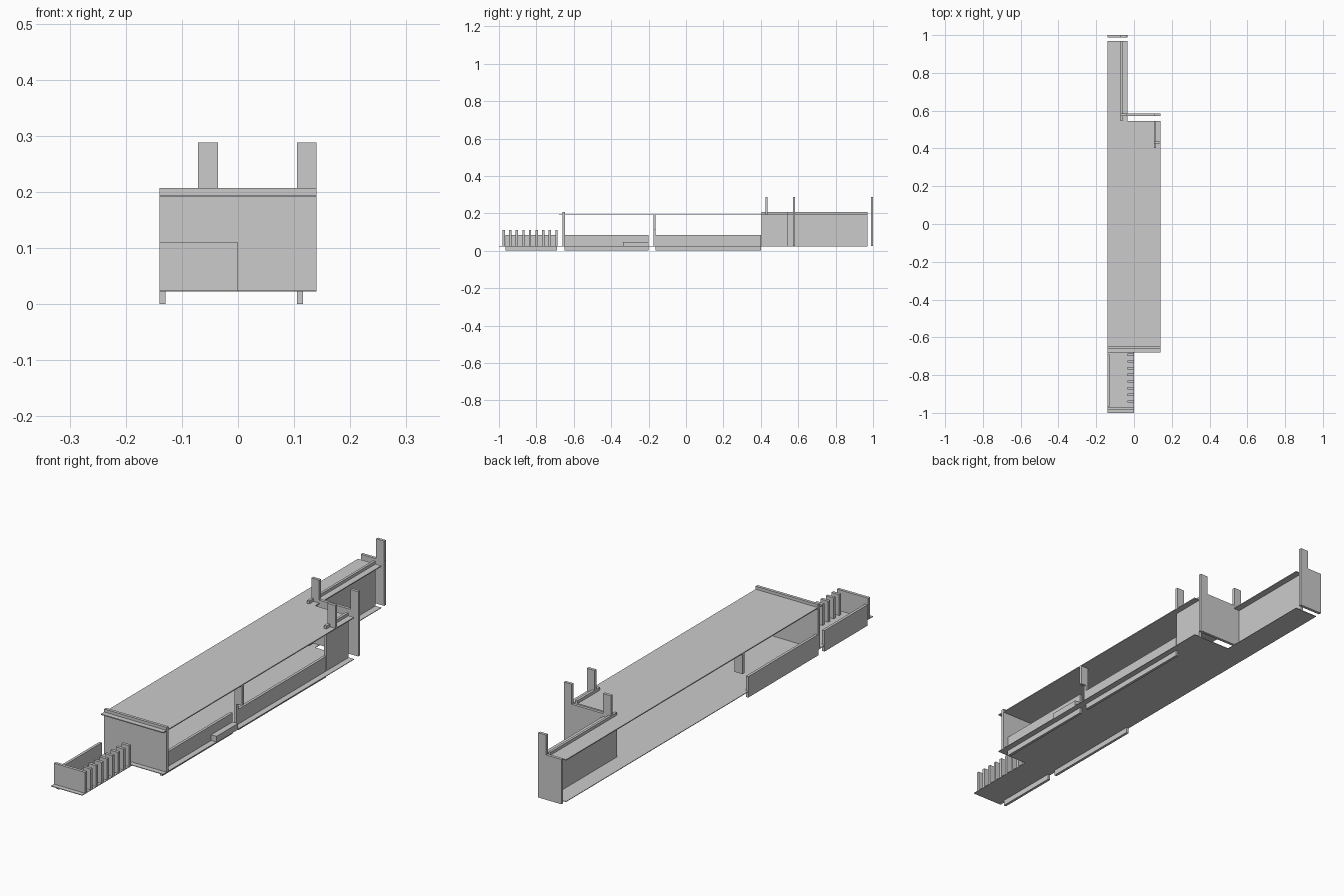
import bpy, bmesh

if "Cube" in bpy.data.objects:
    bpy.data.objects.remove(bpy.data.objects["Cube"])


def box(name, x, y, z):
    """Axis-aligned box from (min, max) ranges."""
    bm = bmesh.new()
    bmesh.ops.create_cube(bm, size=1)
    for v in bm.verts:
        v.co = [r[0] if c < 0 else r[1] for c, r in zip(v.co, (x, y, z))]
    return finish(name, bm)


def slab(name, outline, z):
    """Flat outline extruded between two heights."""
    bm = bmesh.new()
    face = bm.faces.new([bm.verts.new((px, py, z[0])) for px, py in outline])
    ext = bmesh.ops.extrude_face_region(bm, geom=[face])
    bmesh.ops.translate(bm, vec=(0, 0, z[1] - z[0]),
                        verts=[g for g in ext["geom"] if isinstance(g, bmesh.types.BMVert)])
    bmesh.ops.recalc_face_normals(bm, faces=bm.faces)
    return finish(name, bm)


def finish(name, bm):
    mesh = bpy.data.meshes.new(name)
    bm.to_mesh(mesh)
    bm.free()
    ob = bpy.data.objects.new(name, mesh)
    bpy.context.collection.objects.link(ob)
    return ob


FLOOR, ROOF, TOP, FIN = 0.025, 0.191, 0.207, 0.288
LEFT, RIGHT = -0.14, 0.14

# Floor with front terrace and rear wing, roof over the hall and wing
rear = [(RIGHT, 0.545), (-0.035, 0.545), (-0.035, 0.97), (LEFT, 0.97)]
slab("floor", [(LEFT, -1), (0, -1), (0, -0.68), (RIGHT, -0.68)] + rear, (0.0225, FLOOR))
slab("roof", [(LEFT, -0.68), (RIGHT, -0.68)] + rear, (ROOF, 0.195))

# Solid walls
box("front_wall", (LEFT, RIGHT), (-0.659, -0.647), (FLOOR, TOP))
box("wing_side_wall", (-0.071, -0.061), (0.545, 0.97), (FLOOR, TOP))
box("right_side_wall", (0.105, 0.116), (0.403, 0.545), (FLOOR, TOP))
box("notch_wall", (-0.071, RIGHT), (0.572, 0.584), (FLOOR, TOP))
box("back_wall", (LEFT, -0.035), (0.988, 1.0), (FLOOR, TOP))

# Tall fins rising above the roof
for name, x, y in (("back_fin", -0.071, 0.988), ("notch_fin_inner", -0.071, 0.572),
                   ("notch_fin_outer", 0.105, 0.572), ("side_fin", 0.105, 0.425)):
    box(name, (x, x + 0.035), (y, y + 0.012), (0.195 if name == "side_fin" else TOP, FIN))

# Low parapets passing below the floor
for name, x, y in (("terrace_parapet", LEFT, (-0.966, -0.69)),
                   ("left_parapet", LEFT, (-0.65, -0.2)),
                   ("right_parapet_front", 0.105, (-0.65, -0.2)),
                   ("right_parapet_rear", 0.105, (-0.162, 0.4))):
    box(name, (x, x + 0.011), y, (0, 0.085))
box("side_step", (0.116, RIGHT), (-0.338, -0.2), (FLOOR, 0.048))

# Mid posts under the roof
mid = (-0.174, -0.162)
box("left_hanging_post", (LEFT, -0.105), mid, (0.11, ROOF))
box("right_hanging_post", (0.105, RIGHT), mid, (0.11, ROOF))
box("right_lower_post", (0.105, 0.116), mid, (FLOOR, 0.11))

# Terrace front wall and row of screen slats
box("terrace_front_wall", (LEFT, 0), (-0.981, -0.969), (FLOOR, 0.11))
for i in range(1, 9):
    y = -0.975 + i * 0.0353
    box(f"screen_slat_{i}", (-0.035, 0), (y - 0.006, y + 0.006), (FLOOR, 0.11))
